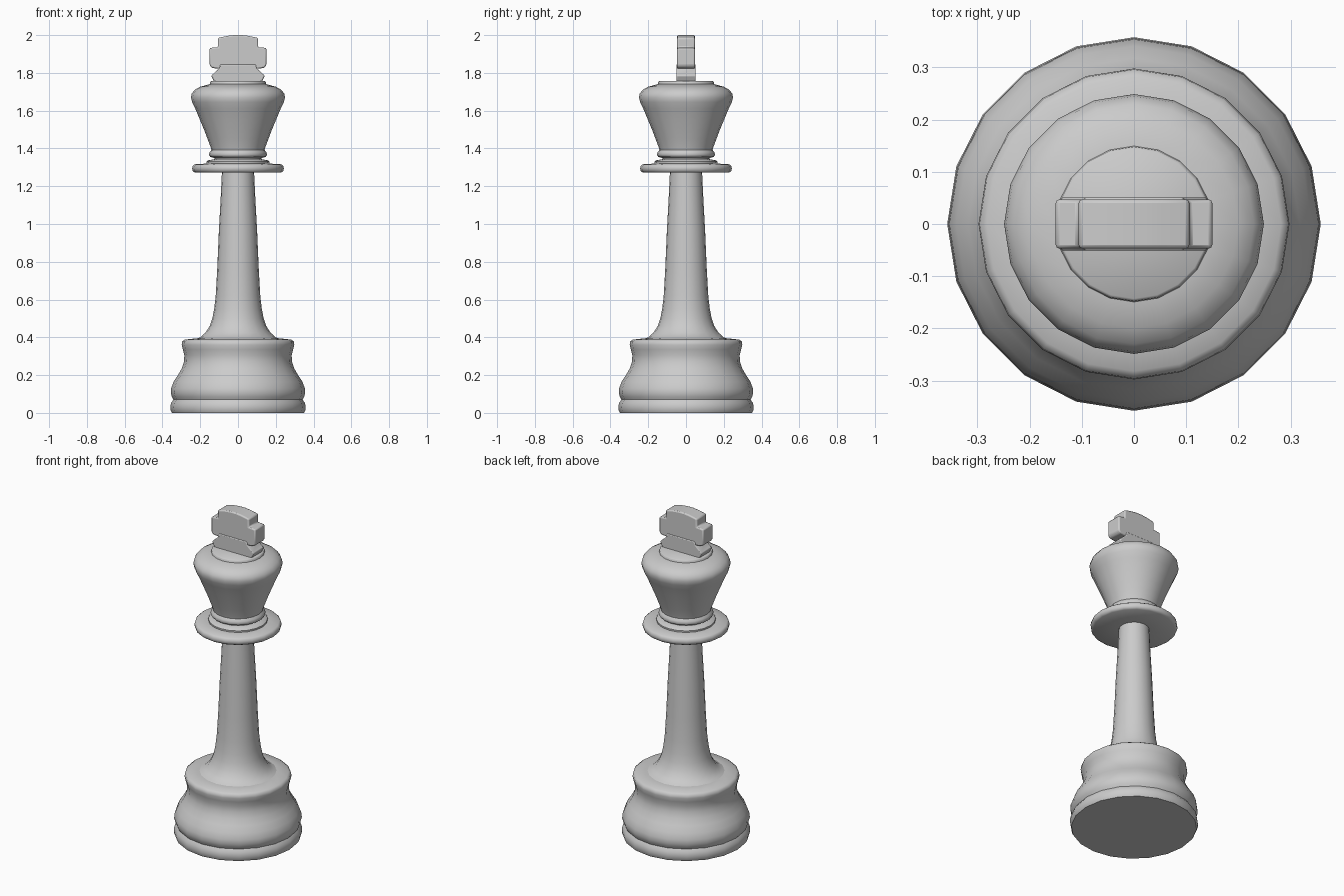
import bpy, bmesh, math

SIDES = 20


def finish(name, bm, angle):
    bmesh.ops.recalc_face_normals(bm, faces=bm.faces)
    mesh = bpy.data.meshes.new(name)
    bm.to_mesh(mesh)
    bm.free()
    ob = bpy.data.objects.new(name, mesh)
    bpy.context.collection.objects.link(ob)
    bpy.ops.object.select_all(action='DESELECT')
    ob.select_set(True)
    bpy.context.view_layer.objects.active = ob
    bpy.ops.object.shade_smooth_by_angle(angle=math.radians(angle))
    return ob


def lathe(name, profile, angle=50):
    """Revolve (radius, z) points around z and cap both ends."""
    bm = bmesh.new()
    rings = []
    for r, z in profile:
        rings.append([bm.verts.new((r * math.cos(2 * math.pi * i / SIDES),
                                    r * math.sin(2 * math.pi * i / SIDES), z))
                      for i in range(SIDES)])
    for a, b in zip(rings, rings[1:]):
        for i in range(SIDES):
            j = (i + 1) % SIDES
            bm.faces.new((a[i], a[j], b[j], b[i]))
    bm.faces.new(rings[0][::-1])
    bm.faces.new(rings[-1])
    return finish(name, bm, angle)


# Weighted foot with a grooved lower rim and waisted upper body
lathe("base", [(0.350, 0.0), (0.356, 0.012), (0.358, 0.03), (0.355, 0.052),
               (0.342, 0.07), (0.350, 0.085), (0.356, 0.105), (0.354, 0.13),
               (0.341, 0.165), (0.318, 0.20), (0.298, 0.235), (0.286, 0.27),
               (0.284, 0.305), (0.292, 0.335), (0.298, 0.36), (0.296, 0.378),
               (0.282, 0.388), (0.22, 0.395)])

# Tapering stem flaring out onto the base
lathe("stem", [(0.235, 0.388), (0.20, 0.40), (0.172, 0.425), (0.150, 0.46),
               (0.136, 0.50), (0.126, 0.55), (0.118, 0.62), (0.110, 0.76),
               (0.101, 0.97), (0.092, 1.13), (0.085, 1.28)])

# Wide flat collar disc with a smaller step on top
lathe("collar", [(0.08, 1.272), (0.228, 1.272), (0.240, 1.280), (0.243, 1.294),
                 (0.240, 1.308), (0.230, 1.316), (0.165, 1.320)])
lathe("collar_step", [(0.165, 1.315), (0.166, 1.330), (0.158, 1.337),
                      (0.125, 1.343), (0.122, 1.352)])

# Flared head with a beaded lower edge
lathe("head", [(0.122, 1.348), (0.148, 1.356), (0.154, 1.367), (0.150, 1.380),
               (0.141, 1.392), (0.146, 1.410), (0.161, 1.45), (0.180, 1.50),
               (0.203, 1.555), (0.226, 1.61), (0.243, 1.645), (0.249, 1.67),
               (0.245, 1.69), (0.230, 1.71), (0.200, 1.727), (0.150, 1.740)])
lathe("head_cap", [(0.150, 1.735), (0.148, 1.752), (0.143, 1.756)])


def slab(name, half, depth, bevel):
    """Extrude a mirrored (x, z) outline along y."""
    outline = half + [(-x, z) for x, z in reversed(half)]
    bm = bmesh.new()
    face = bm.faces.new([bm.verts.new((x, -depth, z)) for x, z in outline])
    ext = bmesh.ops.extrude_face_region(bm, geom=[face])
    bmesh.ops.translate(bm, vec=(0, 2 * depth, 0),
                        verts=[v for v in ext['geom'] if isinstance(v, bmesh.types.BMVert)])
    ob = finish(name, bm, 40)
    mod = ob.modifiers.new("soft_edges", 'BEVEL')
    mod.width, mod.segments, mod.limit_method = bevel, 2, 'ANGLE'
    return ob


# Cross finial and the splayed foot it stands on
slab("cross_foot", [(0.125, 1.75), (0.142, 1.785), (0.098, 1.825), (0.095, 1.845)],
     0.051, 0.005)
slab("cross", [(0.100, 1.822), (0.138, 1.826), (0.150, 1.84), (0.150, 1.932),
               (0.106, 1.936), (0.106, 1.985), (0.055, 1.996), (0.02, 2.0)],
     0.047, 0.007)
